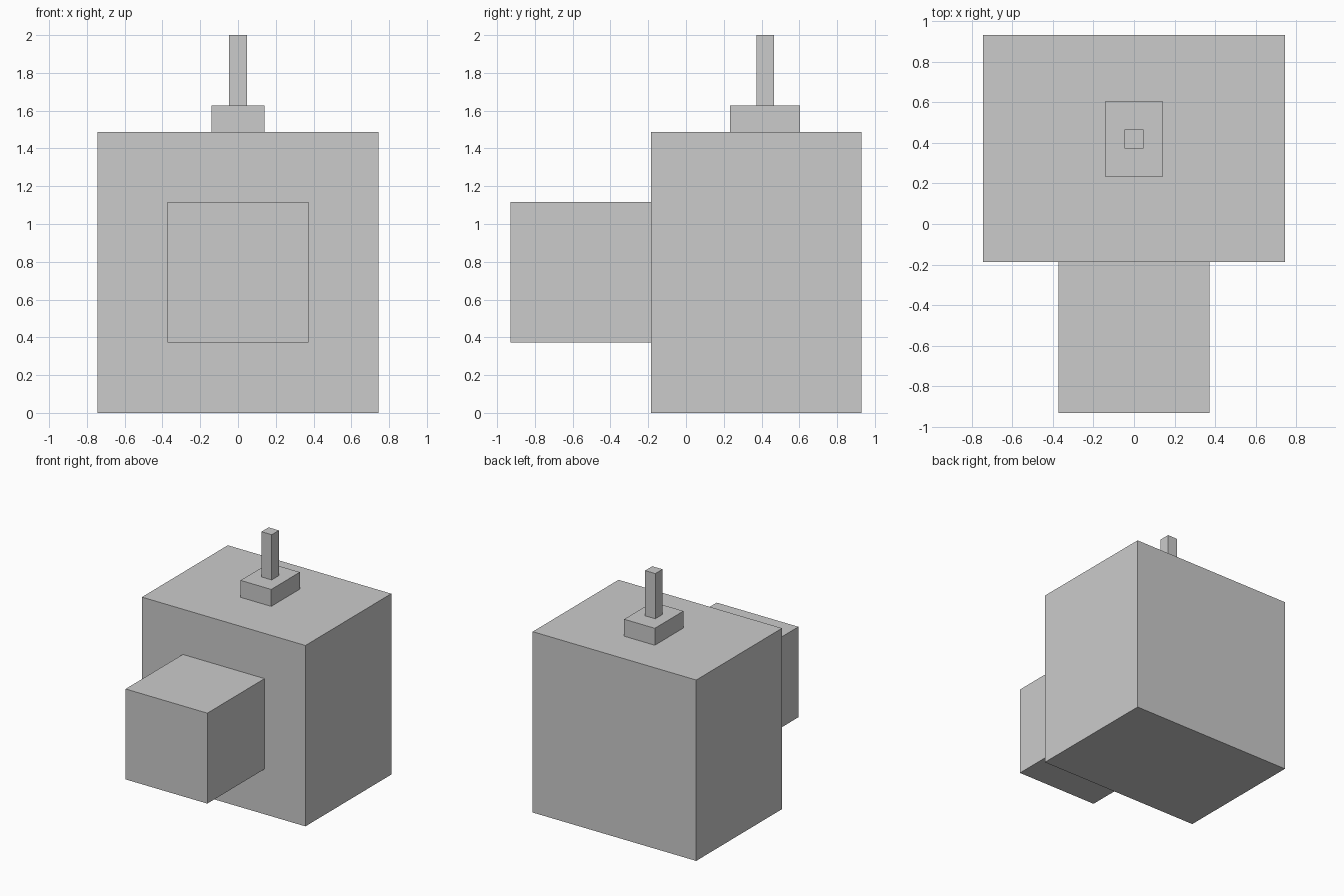
import bpy
import bmesh
from mathutils import Matrix, Vector

if "Cube" in bpy.data.objects:
    bpy.data.objects.remove(bpy.data.objects["Cube"])

U = 2 / 43  # model grid unit: total height is 43 units


def box(name, lo, hi):
    """Axis-aligned box between two corners given in grid units."""
    lo, hi = Vector(lo) * U, Vector(hi) * U
    bm = bmesh.new()
    bmesh.ops.create_cube(bm, size=1, matrix=Matrix.Diagonal((*(hi - lo), 1)))
    mesh = bpy.data.meshes.new(name)
    bm.to_mesh(mesh)
    bm.free()
    obj = bpy.data.objects.new(name, mesh)
    obj.location = (lo + hi) / 2
    bpy.context.collection.objects.link(obj)


# Main block
box("body", (-16, -4, 0), (16, 20, 32))
# Cube projecting from the front face
box("front_block", (-8, -20, 8), (8, -4, 24))
# Low plate on the top face
box("top_plate", (-3, 5, 32), (3, 13, 35))
# Thin post standing on the plate
box("top_post", (-1, 8, 35), (1, 10, 43))
